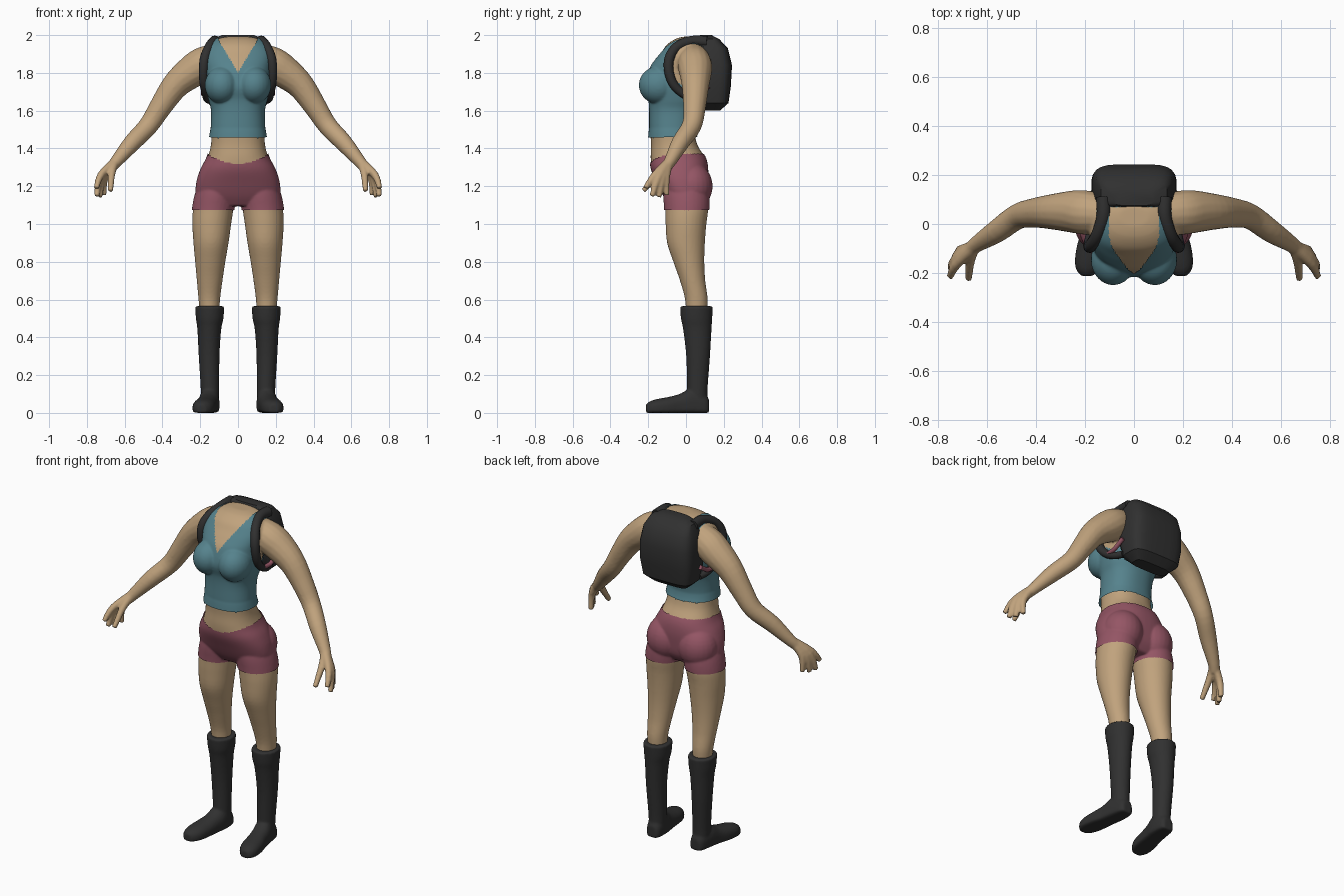
import bpy, bmesh, math
from mathutils import Vector, Matrix

if "Cube" in bpy.data.objects:
    bpy.data.objects.remove(bpy.data.objects["Cube"])


def material(name, r, g, b):
    m = bpy.data.materials.new(name)
    m.diffuse_color = (r, g, b, 1)
    m.use_nodes = True
    m.node_tree.nodes["Principled BSDF"].inputs["Base Color"].default_value = m.diffuse_color
    return m


SKIN = material("skin tan", 0.53, 0.365, 0.205)
TEAL = material("top teal", 0.092, 0.225, 0.265)
PINK = material("shorts rose", 0.30, 0.092, 0.13)
BLACK = material("leather black", 0.03, 0.03, 0.03)


def smooth_rows(rows, n=4):
    """Catmull-Rom interpolation of section tables."""
    out = []
    for i in range(len(rows) - 1):
        quad = [rows[max(0, i - 1)], rows[i], rows[i + 1], rows[min(len(rows) - 1, i + 2)]]
        for k in range(n):
            t = k / n
            out.append(tuple(0.5 * (2 * b + (c - a) * t + (2 * a - 5 * b + 4 * c - d) * t * t
                                    + (3 * b - a - 3 * c + d) * t ** 3) for a, b, c, d in zip(*quad)))
    return out + [rows[-1]]


def loft(bm, rings):
    vs = [[bm.verts.new(p) for p in ring] for ring in rings]
    n = len(vs[0])
    for a, b in zip(vs, vs[1:]):
        for i in range(n):
            j = (i + 1) % n
            bm.faces.new((a[i], a[j], b[j], b[i]))
    bm.faces.new(vs[0][::-1])
    bm.faces.new(vs[-1])


def power(v, n):
    return math.copysign(abs(v) ** (2 / n), v)


def stack(bm, rows, n=2.0, segs=32):
    """Horizontal sections: z, cx, cy, rx, ry."""
    angles = [2 * math.pi * (i + 0.5) / segs for i in range(segs)]
    loft(bm, [[Vector((cx + rx * power(math.cos(a), n), cy + ry * power(math.sin(a), n), z))
               for a in angles] for z, cx, cy, rx, ry in rows])


def tube(bm, rows, segs=16):
    """Round sections along a path: x, y, z, radius."""
    pts = [Vector(r[:3]) for r in rows]
    rings = []
    for i, r in enumerate(rows):
        d = (pts[min(i + 1, len(pts) - 1)] - pts[max(i - 1, 0)]).normalized()
        u = d.cross(Vector((1, 0, 0))).normalized()
        w = d.cross(u)
        rings.append([pts[i] + r[3] * (u * math.cos(a) + w * math.sin(a))
                      for a in (2 * math.pi * k / segs for k in range(segs))])
    loft(bm, rings)


def blob(bm, centre, radii):
    bmesh.ops.create_uvsphere(bm, u_segments=24, v_segments=16, radius=1,
                              matrix=Matrix.Translation(centre) @ Matrix.Diagonal((*radii, 1)))


def mirror(bm):
    new = bmesh.ops.duplicate(bm, geom=bm.verts[:] + bm.edges[:] + bm.faces[:])["geom"]
    for v in new:
        if isinstance(v, bmesh.types.BMVert):
            v.co.x = -v.co.x


def finish(name, mesh, mat, angle=50):
    mesh.materials.clear()
    mesh.materials.append(mat)
    ob = bpy.data.objects.new(name, mesh)
    bpy.context.scene.collection.objects.link(ob)
    bpy.ops.object.select_all(action='DESELECT')
    ob.select_set(True)
    bpy.context.view_layer.objects.active = ob
    bpy.ops.object.shade_smooth_by_angle(angle=math.radians(angle))
    return ob


def to_mesh(bm, name):
    bmesh.ops.recalc_face_normals(bm, faces=bm.faces[:])
    me = bpy.data.meshes.new(name)
    bm.to_mesh(me)
    bm.free()
    return me


def fuse(bm, name, voxel=0.007):
    """Blend overlapping parts into one smooth skin."""
    ob = bpy.data.objects.new(name + " parts", to_mesh(bm, name))
    bpy.context.scene.collection.objects.link(ob)
    rm = ob.modifiers.new("fuse", 'REMESH')
    rm.mode, rm.voxel_size = 'VOXEL', voxel
    sm = ob.modifiers.new("relax", 'SMOOTH')
    sm.factor, sm.iterations = 0.5, 5
    bpy.context.view_layer.update()
    me = bpy.data.meshes.new_from_object(ob.evaluated_get(bpy.context.evaluated_depsgraph_get()))
    bpy.data.objects.remove(ob)
    return me


def garment(name, body, mat, rule, offset):
    """Copy the covered part of the body and push it outwards."""
    bm = bmesh.new()
    bm.from_mesh(body)
    bm.normal_update()
    bare = [f for f in bm.faces if not rule(f.calc_center_median())]
    for v in bm.verts:
        v.co += v.normal * offset(v.co.z)
    bmesh.ops.delete(bm, geom=bare, context='FACES')
    me = bpy.data.meshes.new(name)
    bm.to_mesh(me)
    bm.free()
    finish(name, me, mat)


# Limbs, built on one side and mirrored
bm = bmesh.new()
stack(bm, smooth_rows([(0.50, .15, .055, .05, .055), (0.60, .152, .055, .057, .06),
                       (0.70, .15, .035, .068, .067), (0.80, .147, .015, .08, .082),
                       (0.90, .143, .0, .093, .1), (1.0, .139, .0, .103, .108),
                       (1.08, .131, .004, .107, .114), (1.16, .118, .0, .104, .115),
                       (1.24, .10, -.01, .09, .10)]))
tube(bm, smooth_rows([(.11, .04, 1.885, .075), (.18, .045, 1.85, .09), (.24, .05, 1.81, .088),
                      (.33, .05, 1.735, .073), (.41, .045, 1.62, .06), (.475, .03, 1.52, .052),
                      (.56, -.03, 1.43, .047), (.645, -.085, 1.33, .033), (.67, -.11, 1.30, .03)]))
for knuckle, tip in [((.725, -.165, 1.26), (.750, -.215, 1.19)), ((.728, -.145, 1.25), (.748, -.18, 1.147)),
                     ((.718, -.125, 1.243), (.73, -.143, 1.142)), ((.705, -.105, 1.245), (.71, -.102, 1.152)),
                     ((.668, -.15, 1.27), (.675, -.225, 1.175))]:
    tube(bm, smooth_rows([(.65, -.09, 1.33, .025), (*knuckle, .02), (*tip, .0145)]), 12)
blob(bm, (.105, .03, 1.20), (.11, .105, .12))      # buttock
blob(bm, (.085, -.145, 1.735), (.086, .1, .095))   # bust
mirror(bm)

# Trunk: z, half width, front y, back y
trunk = [(1.10, .17, -.08, .07), (1.15, .215, -.115, .10), (1.22, .215, -.15, .11),
         (1.29, .193, -.18, .112), (1.35, .162, -.187, .10), (1.42, .143, -.185, .06),
         (1.50, .14, -.19, .045), (1.60, .138, -.19, .06), (1.66, .152, -.195, .08),
         (1.73, .165, -.212, .10), (1.82, .17, -.19, .115), (1.87, .18, -.16, .12),
         (1.91, .18, -.13, .12), (1.95, .155, -.10, .115), (1.98, .11, -.055, .10),
         (1.992, .06, -.01, .07)]
stack(bm, smooth_rows([(z, 0, (f + b) / 2, w, (b - f) / 2) for z, w, f, b in trunk]), 2.3, 48)
body = fuse(bm, "body")
finish("body", body, SKIN)


# Clothes, cut from the body surface
def in_shorts(c):
    top = 1.32 + 0.05 * min(1, (c.x / 0.16) ** 2) if c.y < -0.04 else 1.37
    return abs(c.x) < 0.3 and 1.072 < c.z < top


def in_top(c):
    x = abs(c.x)
    neck = c.y < 0.07 and x < min(0.1, 0.6 * (c.z - 1.80))
    armhole = x > 0.15 and math.hypot(c.y - 0.04, c.z - 1.85) < 0.13
    return c.z > 1.457 and x < 0.195 and not neck and not armhole


garment("shorts", body, PINK, in_shorts, lambda z: 0.006)
garment("top", body, TEAL, in_top, lambda z: 0.005 + 0.008 * max(0, min(1, (1.51 - z) / 0.05)))

# Boots: shaft with flared cuff, and a foot lofted from heel to toe
bm = bmesh.new()
stack(bm, smooth_rows([(.03, .148, .06, .048, .054), (.12, .148, .06, .049, .054),
                       (.30, .153, .064, .055, .063), (.44, .152, .06, .063, .075),
                       (.50, .15, .056, .073, .083), (.565, .15, .055, .077, .087)]))
foot = [(.122, .146, .028, .07), (.10, .147, .044, .10), (.03, .152, .054, .13),
        (-.03, .162, .054, .102), (-.09, .174, .059, .085), (-.15, .183, .058, .074),
        (-.19, .189, .045, .062), (-.212, .192, .022, .045)]
rings = []
for y, cx, w, h in smooth_rows(foot):
    ring = []
    for k in range(24):
        a = 2 * math.pi * (k + 0.5) / 24
        s = math.sin(a)
        up = 0.6 * power(s, 2.2) if s > 0 else 0.4 * power(s, 6)
        ring.append(Vector((cx + w * power(math.cos(a), 2.2 if s > 0 else 4), y, h * (0.4 + up))))
    rings.append(ring)
loft(bm, rings)
mirror(bm)
finish("boots", fuse(bm, "boots"), BLACK)

# Backpack: z, half width, front y, back y
bm = bmesh.new()
pack = [(1.60, .115, .10, .18), (1.64, .16, .06, .225), (1.73, .175, .04, .238),
        (1.84, .172, .04, .244), (1.93, .158, .05, .222), (1.98, .135, .065, .175),
        (2.0, .085, .075, .135)]
stack(bm, [(z, 0, (f + b) / 2, w, (b - f) / 2) for z, w, f, b in pack], 4, 24)
finish("backpack", to_mesh(bm, "backpack"), BLACK, 35)

# Shoulder straps looping round the arms, with small coloured lower tabs
bm = bmesh.new()
tube(bm, smooth_rows([(.125, .11, 1.965, .03), (.125, .03, 1.968, .028), (.15, -.045, 1.94, .026),
                      (.174, -.085, 1.885, .026), (.182, -.092, 1.82, .025), (.18, -.072, 1.75, .024),
                      (.172, -.03, 1.70, .022), (.165, .03, 1.665, .02), (.15, .09, 1.655, .02)]), 12)
mirror(bm)
finish("shoulder_straps", to_mesh(bm, "shoulder_straps"), BLACK)

bm = bmesh.new()
tube(bm, smooth_rows([(.178, -.01, 1.69, .012), (.184, .05, 1.69, .013), (.18, .12, 1.73, .013)]), 10)
mirror(bm)
finish("strap_tabs", to_mesh(bm, "strap_tabs"), PINK)
